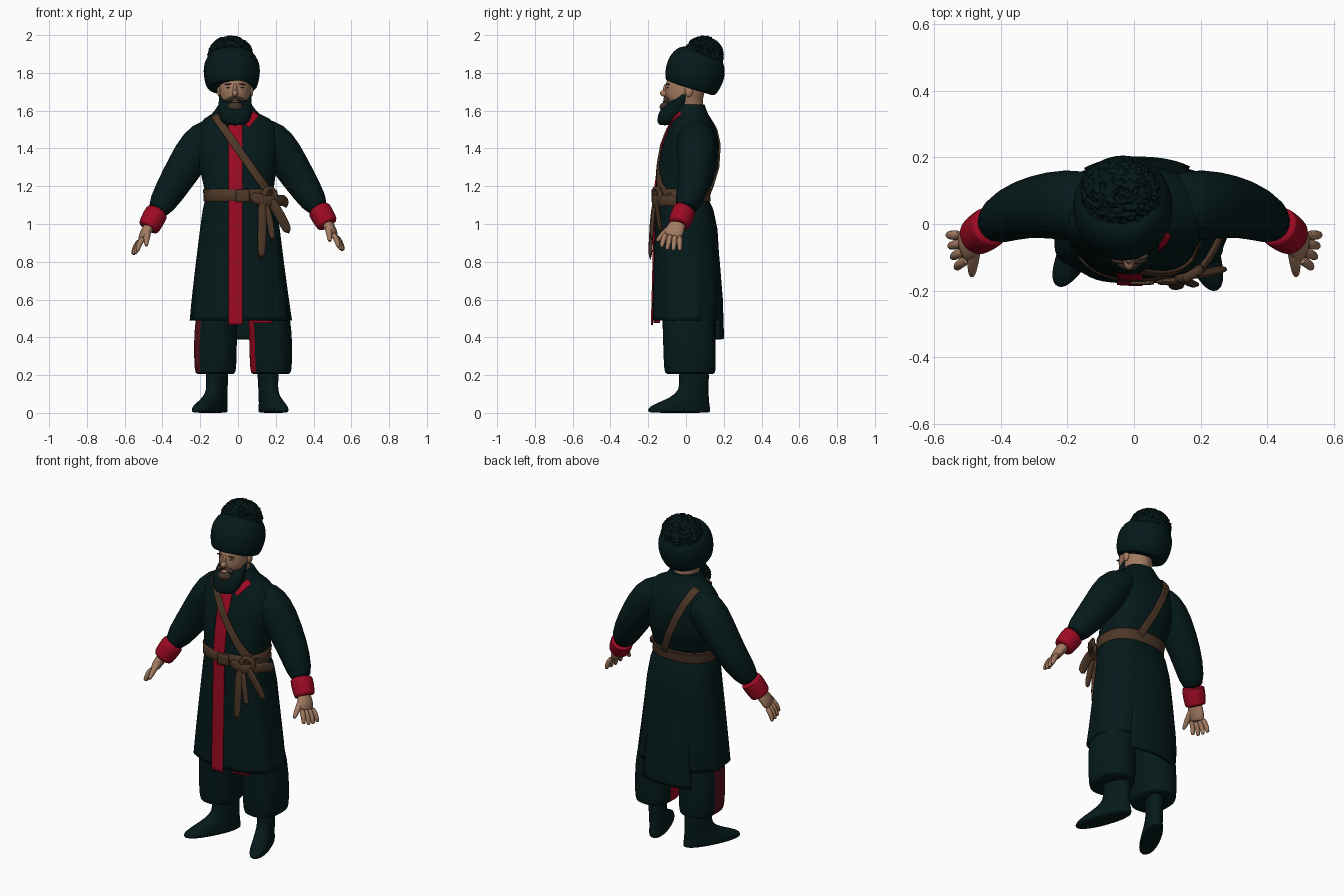
import bpy, bmesh, math, random
from mathutils import Vector, Matrix

random.seed(4)
old = bpy.data.objects.get("Cube")
if old:
    bpy.data.objects.remove(old, do_unlink=True)


def material(name, rgb):
    m = bpy.data.materials.new(name)
    m.use_nodes = True
    m.diffuse_color = (*rgb, 1)
    bsdf = next(n for n in m.node_tree.nodes if n.type == 'BSDF_PRINCIPLED')
    bsdf.inputs["Base Color"].default_value = (*rgb, 1)
    bsdf.inputs["Roughness"].default_value = 0.9
    return m


CLOTH = material("dark teal cloth", (.0015, .010, .0105))
FUR = material("dark fur", (.0015, .009, .009))
RED = material("crimson trim", (.33, .003, .016))
MAROON = material("maroon stripe", (.10, .006, .012))
LEATHER = material("brown leather", (.074, .038, .020))
SKIN = material("skin", (.37, .20, .12))
HAIR = material("dark brown hair", (.055, .034, .022))


def finish(name, bm, mats, subdiv=0, thick=0):
    bmesh.ops.recalc_face_normals(bm, faces=bm.faces)
    me = bpy.data.meshes.new(name)
    bm.to_mesh(me)
    bm.free()
    for m in mats if isinstance(mats, list) else [mats]:
        me.materials.append(m)
    ob = bpy.data.objects.new(name, me)
    bpy.context.collection.objects.link(ob)
    bpy.ops.object.select_all(action='DESELECT')
    ob.select_set(True)
    bpy.context.view_layer.objects.active = ob
    bpy.ops.object.shade_smooth_by_angle(angle=math.radians(50))
    if thick:
        s = ob.modifiers.new("thickness", 'SOLIDIFY')
        s.thickness, s.offset = thick, 0
    if subdiv:
        ob.modifiers.new("smooth", 'SUBSURF').levels = subdiv
        ob.modifiers["smooth"].render_levels = subdiv
    return ob


def skin_rings(bm, rings, caps=(True, True)):
    rows = [[bm.verts.new(p) for p in r] for r in rings]
    for a, b in zip(rows, rows[1:]):
        for i in range(len(a)):
            j = (i + 1) % len(a)
            bm.faces.new((a[i], a[j], b[j], b[i]))
    if caps[0]:
        bm.faces.new(rows[0])
    if caps[1]:
        bm.faces.new(rows[-1])


def oval(z, cx, cy, rx, ry, n, p=2.0, fold=0):
    pts = []
    for i in range(n):
        a = math.tau * i / n
        c, s = math.cos(a), math.sin(a)
        k = 1 + fold * abs(c) * math.sin(9 * a)
        pts.append((cx + k * rx * math.copysign(abs(c) ** (2 / p), c),
                    cy + k * ry * math.copysign(abs(s) ** (2 / p), s), z))
    return pts


def loft(name, rings, mats, n=24, p=2.0, subdiv=1, caps=(True, True), rule=None):
    """Stack of horizontal ovals given as z, centre x, centre y, radius x, radius y."""
    bm = bmesh.new()
    skin_rings(bm, [oval(*r, n, p) for r in rings], caps)
    if rule:
        for f in bm.faces:
            f.material_index = rule(f.calc_center_median())
    return finish(name, bm, mats, subdiv)


def tube(name, path, radii, mat, ref=(0, 1, 0), n=14, subdiv=1):
    """Tube along a path; each radius pair is along and across ref."""
    bm, rings = bmesh.new(), []
    pts = [Vector(p) for p in path]
    for i, (p, r) in enumerate(zip(pts, radii)):
        t = (pts[min(i + 1, len(pts) - 1)] - pts[max(i - 1, 0)]).normalized()
        u = Vector(ref)
        u = (u - t * u.dot(t)).normalized()
        v = t.cross(u)
        a, b = r if isinstance(r, tuple) else (r, r)
        rings.append([p + u * a * math.cos(math.tau * k / n) + v * b * math.sin(math.tau * k / n)
                      for k in range(n)])
    skin_rings(bm, rings)
    return finish(name, bm, mat, subdiv)


def ball(name, loc, size, mat, tilt=0, rough=0, detail=3):
    bm = bmesh.new()
    bmesh.ops.create_icosphere(bm, subdivisions=detail, radius=1)
    for v in bm.verts:
        v.co *= 1 + rough * random.uniform(-1, 1)
    bm.transform(Matrix.Translation(loc) @ Matrix.Rotation(tilt, 4, 'Y') @ Matrix.Diagonal((*size, 1)))
    return finish(name, bm, mat)


def patch(name, fn, mat, nu=6, nv=30, thick=.009):
    bm = bmesh.new()
    g = [[bm.verts.new(fn(i / nu, j / nv)) for i in range(nu + 1)] for j in range(nv + 1)]
    for j in range(nv):
        for i in range(nu):
            bm.faces.new((g[j][i], g[j][i + 1], g[j + 1][i + 1], g[j + 1][i]))
    return finish(name, bm, mat, thick=thick)


# Coat body: profile from hem to collar, resampled
COAT = [(.49, .015, .003, .262, .178), (.60, .012, .005, .25, .177), (.80, .01, .003, .227, .17),
        (.97, .01, 0, .207, .163), (1.08, .01, -.01, .192, .15), (1.14, .01, -.025, .176, .135),
        (1.20, .005, -.012, .182, .145), (1.30, 0, .01, .20, .153), (1.42, 0, .025, .213, .146),
        (1.50, -.002, .033, .208, .124), (1.55, -.005, .033, .178, .10), (1.585, -.013, .028, .115, .082),
        (1.63, -.015, .022, .085, .074)]


def coat_at(z):
    z = min(max(z, COAT[0][0]), COAT[-1][0])
    for a, b in zip(COAT, COAT[1:]):
        if z <= b[0]:
            t = (z - a[0]) / (b[0] - a[0])
            return [u + (v - u) * t for u, v in zip(a, b)]


P = 2.4


def on_coat(x, z, side, gap):
    _, cx, cy, rx, ry = coat_at(z)
    rx, ry = rx + gap, ry + gap
    d = min(abs(x - cx) / rx, 1)
    x = cx + math.copysign(d * rx, x - cx)
    return (x, cy + side * ry * (1 - d ** P) ** (1 / P), z)


bm = bmesh.new()
levels = [COAT[0][0] + (COAT[-1][0] - COAT[0][0]) * i / 45 for i in range(46)]
skin_rings(bm, [oval(*coat_at(z), 72, P, .03 * max(0, 1.1 - z) / .6) for z in levels], (False, True))
finish("coat_body", bm, CLOTH, thick=.008)

# Long overlapping back panel, front band, lapel, lining glimpsed at the hem
patch("coat_back_panel",
      lambda u, v: on_coat((u - .47) * (.31 - .1 * v), .39 + .7 * v, 1, .012 - .026 * v - .008 * (2 * u - 1) ** 2),
      CLOTH, nu=16, thick=.018)
patch("front_band", lambda u, v: on_coat(-.05 + .075 * u, .465 + 1.08 * v, -1, .006), RED, nv=60)
patch("hem_lining", lambda u, v: on_coat(.08 + .1 * u, .476 + .016 * v, -1, -.006), RED, nv=3)


def band(name, a, b, width, side, gap, mat):
    d = (Vector(b) - Vector(a)).normalized()

    def fn(u, v):
        w = (u - .5) * width
        return on_coat(a[0] + (b[0] - a[0]) * v - d.y * w, a[1] + (b[1] - a[1]) * v + d.x * w, side, gap)
    patch(name, fn, mat)


band("lapel", (.045, 1.52), (.095, 1.583), .036, -1, .005, RED)
band("shoulder_strap_front", (.175, 1.15), (-.125, 1.575), .040, -1, .011, LEATHER)
band("shoulder_strap_back", (.06, 1.16), (-.135, 1.575), .042, 1, .009, LEATHER)

# Belt, buckle and gear tied at the left hip
belt = []
for z, gap in ((1.118, .006), (1.124, .013), (1.15, .014), (1.18, .013), (1.186, .006)):
    _, cx, cy, rx, ry = coat_at(z)
    belt.append((z, cx, cy, rx + gap, ry + gap))
loft("belt", belt, LEATHER, n=48, p=P, subdiv=0, caps=(False, False))
patch("buckle", lambda u, v: on_coat(-.01 + .07 * u, 1.116 + .066 * v, -1, .019), LEATHER, nv=4)


def strap(name, *path, size=(.027, .012), ref=(1, 0, 0)):
    tube(name, path, [size] * len(path), LEATHER, ref)


strap("hanging_strap", (.125, -.165, 1.14), (.13, -.183, 1.0), (.123, -.19, .80), size=(.024, .012))
strap("scabbard", (.165, -.155, 1.14), (.222, -.15, 1.05), (.272, -.13, .945))
strap("second_strap", (.15, -.165, 1.11), (.172, -.18, 1.0), (.185, -.182, .91), size=(.018, .01))
strap("hip_sash", (.06, -.172, 1.15), (.14, -.175, 1.12), (.205, -.14, 1.12), (.245, -.07, 1.13), (.262, -.03, 1.1),
      size=(.031, .012), ref=(0, 0, 1))
strap("sash_bow", (.13, -.16, 1.12), (.15, -.17, 1.205), (.205, -.13, 1.18), (.19, -.14, 1.1), size=(.016, .02),
      ref=(0, 1, 0))

# Arms, cuffs and hands; the right forearm hangs a little lower
for s, label in ((1, "left"), (-1, "right")):
    def mir(*pts):
        return [(s * x, y, z - (s < 0) * .06 * max(0, 1.3 - z)) for x, y, z in pts]

    tube(label + "_sleeve", mir((.08, .048, 1.468), (.15, .055, 1.462), (.208, .057, 1.42), (.285, .055, 1.30),
                                (.365, .035, 1.175), (.44, -.012, 1.06)),
         [.085, .104, .108, .096, .083, .06], CLOTH, n=20)
    tube(label + "_cuff", mir((.427, -.004, 1.08), (.429, -.006, 1.077), (.448, -.02, 1.045), (.474, -.038, .997),
                              (.476, -.039, .994)), [.053, .064, .063, .060, .048], RED, n=20)
    wide = Vector((-.25 * s, -.93, .2))
    tube(label + "_palm", mir((.458, -.03, 1.03), (.474, -.042, 1.0), (.496, -.062, .965), (.512, -.074, .925)),
         [(.036, .03), (.042, .03), (.055, .028), (.05, .02)], SKIN, wide)
    for k in range(4):
        o = (k - 1.5) * .026
        base = Vector(mir((.507, -.07, .945))[0]) + wide * o
        reach = Vector((s * .44, -.14, -.88)) * (.1 - .008 * abs(k - 1.7)) + wide * o * .35
        bend = Vector((s * .008, 0, .004))
        tube(label + "_finger", [base, base + reach * .5 + bend, base + reach * .92, base + reach],
             [.0165, .016, .013, .007], SKIN, wide, n=8)
    tube(label + "_thumb", mir((.475, -.06, .995), (.482, -.105, .96), (.485, -.142, .925), (.486, -.157, .905)),
         [.023, .02, .015, .008], SKIN, (1, 0, 0), n=8)

# Trousers (stripe on one seam) and boots
for x, turn, bx, stripe, label in ((.174, .35, .16, RED, "left"), (-.12, -.48, -.112, MAROON, "right")):
    loft(label + "_trouser", [(.205, x, .022, .09, .115), (.207, x, .022, .106, .135), (.25, x, .02, .112, .138),
                              (.36, x, .018, .114, .139), (.48, x * .97, .014, .113, .14),
                              (.70, x * .8, .005, .10, .13)],
         [CLOTH, stripe], n=32, p=2.3, rule=lambda c, x=x: int(c.x < x - .06 and -.078 < c.y < .05 and c.z > .21))
    boot = loft(label + "_boot", [(0, 0, -.075, .044, .155), (.004, 0, -.082, .053, .176), (.026, 0, -.082, .053, .176),
                                  (.048, 0, -.065, .05, .153), (.08, 0, -.022, .047, .108), (.12, 0, .002, .045, .079),
                                  (.18, 0, .003, .049, .082), (.3, 0, 0, .055, .085)], CLOTH, p=2.2)
    boot.location = (bx, .04, 0)
    boot.rotation_euler.z = turn

# Head, face and beard
X = -.015
loft("head", [(1.56, X, .03, .06, .06), (1.62, X, .03, .065, .065), (1.64, X, -.005, .073, .092),
              (1.68, X, -.008, .081, .103), (1.715, X, -.004, .084, .107), (1.75, X, 0, .086, .108),
              (1.82, X, .02, .08, .1)], SKIN)
loft("beard", [(1.522, X, -.112, .042, .028), (1.535, X, -.104, .07, .048), (1.57, X, -.083, .088, .069),
               (1.605, X, -.066, .092, .071), (1.63, X, -.052, .089, .064), (1.66, X, -.022, .087, .047),
               (1.71, X, 0, .086, .018)], FUR)
ball("goatee", (X, -.104, 1.62), (.042, .036, .026), HAIR)
ball("nose", (X, -.111, 1.692), (.016, .027, .019), SKIN)
ball("nose_bridge", (X, -.103, 1.715), (.011, .018, .03), SKIN)
ball("lower_lip", (X, -.108, 1.648), (.02, .016, .007), SKIN)
for s, label in ((1, "left"), (-1, "right")):
    ball(label + "_ear", (X + s * .084, .015, 1.705), (.012, .022, .032), SKIN)
    ball(label + "_eye", (X + s * .034, -.094, 1.722), (.012, .009, .004), HAIR)
    ball(label + "_brow", (X + s * .036, -.096, 1.74), (.022, .011, .004), HAIR, tilt=s * .15)
    ball(label + "_moustache", (X + s * .026, -.104, 1.662), (.031, .016, .009), HAIR, tilt=s * .4)

# Tilted fur hat with a shaggy crown
hat = loft("hat_band", [(-.085, 0, 0, .11, .115), (-.088, 0, 0, .127, .133), (-.06, 0, 0, .141, .148),
                        (-.01, 0, 0, .150, .158), (.035, 0, 0, .150, .156), (.07, 0, 0, .139, .145),
                        (.105, 0, 0, .117, .123), (.125, 0, 0, .08, .085)], CLOTH, n=32)
hat.location = (-.033, .047, 1.80)
hat.rotation_euler.x = -.3
ball("hat_crown", (-.04, .093, 1.89), (.118, .104, .104), FUR, rough=.06, detail=5)
